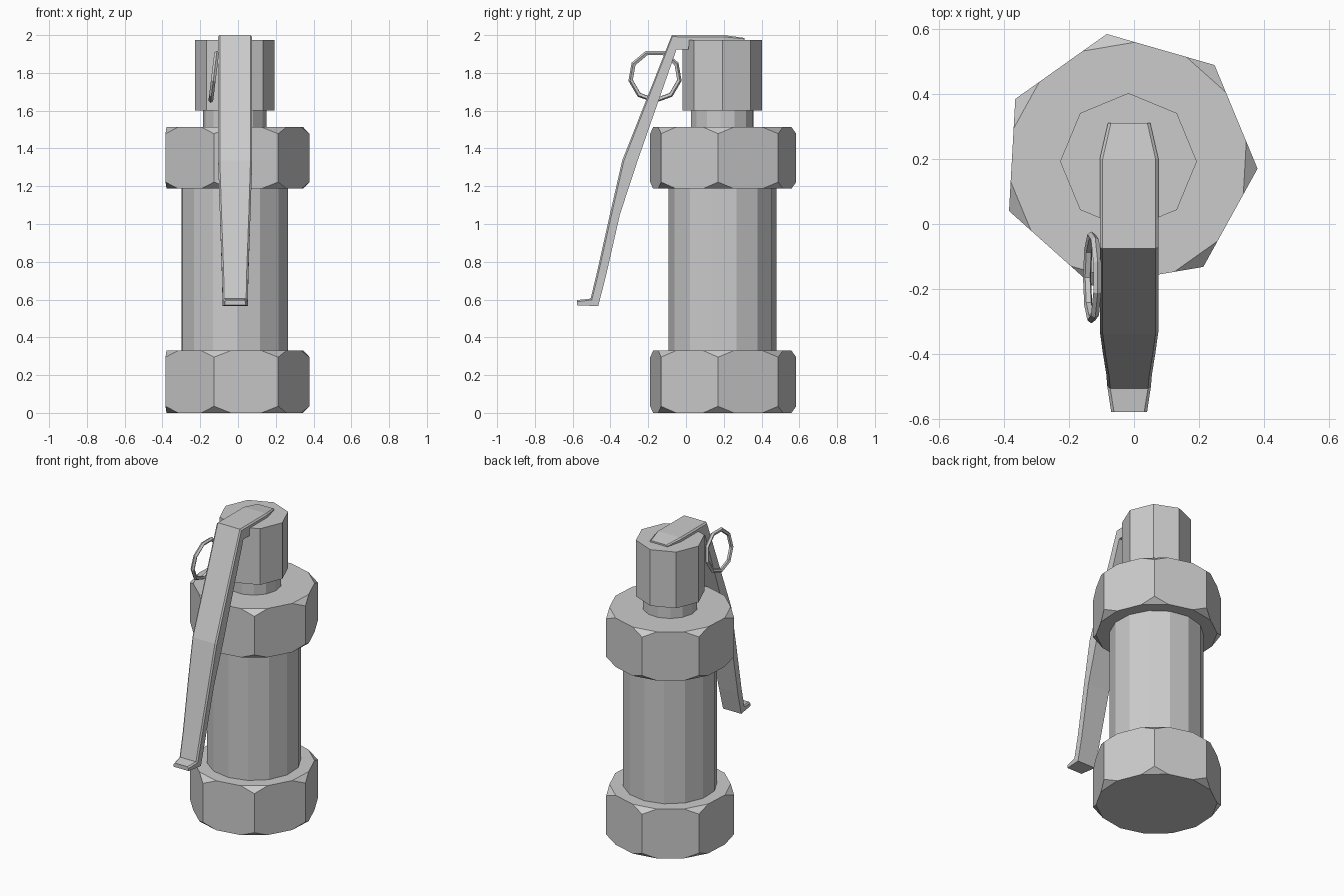
import bpy, bmesh
from math import cos, sin, pi, radians
from mathutils import Vector

if "Cube" in bpy.data.objects:
    bpy.data.objects.remove(bpy.data.objects["Cube"])

CX, CY = -0.017, 0.192          # axis of the body
TURN = radians(-3.2)            # corner direction of the nuts


def finish(name, bm):
    bmesh.ops.recalc_face_normals(bm, faces=bm.faces)
    me = bpy.data.meshes.new(name)
    bm.to_mesh(me)
    bm.free()
    ob = bpy.data.objects.new(name, me)
    bpy.context.collection.objects.link(ob)
    return ob


def ring(n, r, z, phase):
    return [(CX + r * cos(phase + 2 * pi * i / n),
             CY + r * sin(phase + 2 * pi * i / n), z) for i in range(n)]


def hull(name, points):
    bm = bmesh.new()
    for p in points:
        bm.verts.new(p)
    bmesh.ops.convex_hull(bm, input=bm.verts)
    bmesh.ops.dissolve_limit(bm, angle_limit=radians(1),
                             verts=bm.verts, edges=bm.edges)
    return finish(name, bm)


def prism(name, n, r, z0, z1, phase):
    return hull(name, ring(n, r, z0, phase) + ring(n, r, z1, phase))


def nut(name, z0, z1, r=0.397, cut=0.035):
    # seven-sided nut with clipped corners
    inner = r * cos(pi / 7) / cos(pi / 14)
    half = TURN + pi / 14
    half_ring = [ring(14, inner, z, half) for z in (z0, z1)]
    corners = [ring(7, r, z, TURN) for z in (z0 + cut, z1 - cut)]
    return hull(name, sum(half_ring + corners, []))


# Body
nut("bottom_nut", 0.0, 0.33)
nut("top_nut", 1.187, 1.513)
prism("body_tube", 14, 0.286, 0.3, 1.22, radians(-10.7))
prism("neck", 14, 0.168, 1.48, 1.63, TURN)
prism("head", 8, 0.21, 1.6, 1.975, 0)

# Lever: outer (y, z), inner (y, z), half width
stations = [
    ((0.31, 1.985), (0.31, 1.975), 0.065),
    ((0.20, 2.0), (0.20, 1.974), 0.09),
    ((0.016, 2.0), (0.016, 1.974), 0.09),
    ((0.014, 2.0), (0.014, 1.925), 0.09),
    ((-0.075, 2.0), (-0.05, 1.925), 0.09),
    ((-0.338, 1.335), (-0.258, 1.33), 0.09),
    ((-0.403, 1.05), (-0.35, 1.05), 0.081),
    ((-0.47, 0.75), (-0.425, 0.72), 0.07),
    ((-0.505, 0.605), (-0.465, 0.565), 0.067),
    ((-0.578, 0.597), (-0.578, 0.57), 0.055),
]
bm = bmesh.new()
loops = []
c, lx = 0.009, -0.015
for outer, inner, w in stations:
    o, i = Vector(outer), Vector(inner)
    m = o + (i - o).normalized() * min(c, (i - o).length / 2)
    loops.append([bm.verts.new((lx + x, p.x, p.y)) for x, p in
                  ((c - w, o), (w - c, o), (w, m), (w, i), (-w, i), (-w, m))])
for a, b in zip(loops, loops[1:]):
    for k in range(6):
        bm.faces.new((a[k], a[(k + 1) % 6], b[(k + 1) % 6], b[k]))
bm.faces.new(loops[0])
bm.faces.new(loops[-1])
finish("lever", bm)

# Pull ring
bpy.ops.mesh.primitive_torus_add(
    major_segments=9, minor_segments=5, major_radius=0.13, minor_radius=0.013,
    location=(-0.128, -0.164, 1.783), rotation=(0, radians(97), 0))
bpy.context.object.name = "pull_ring"
